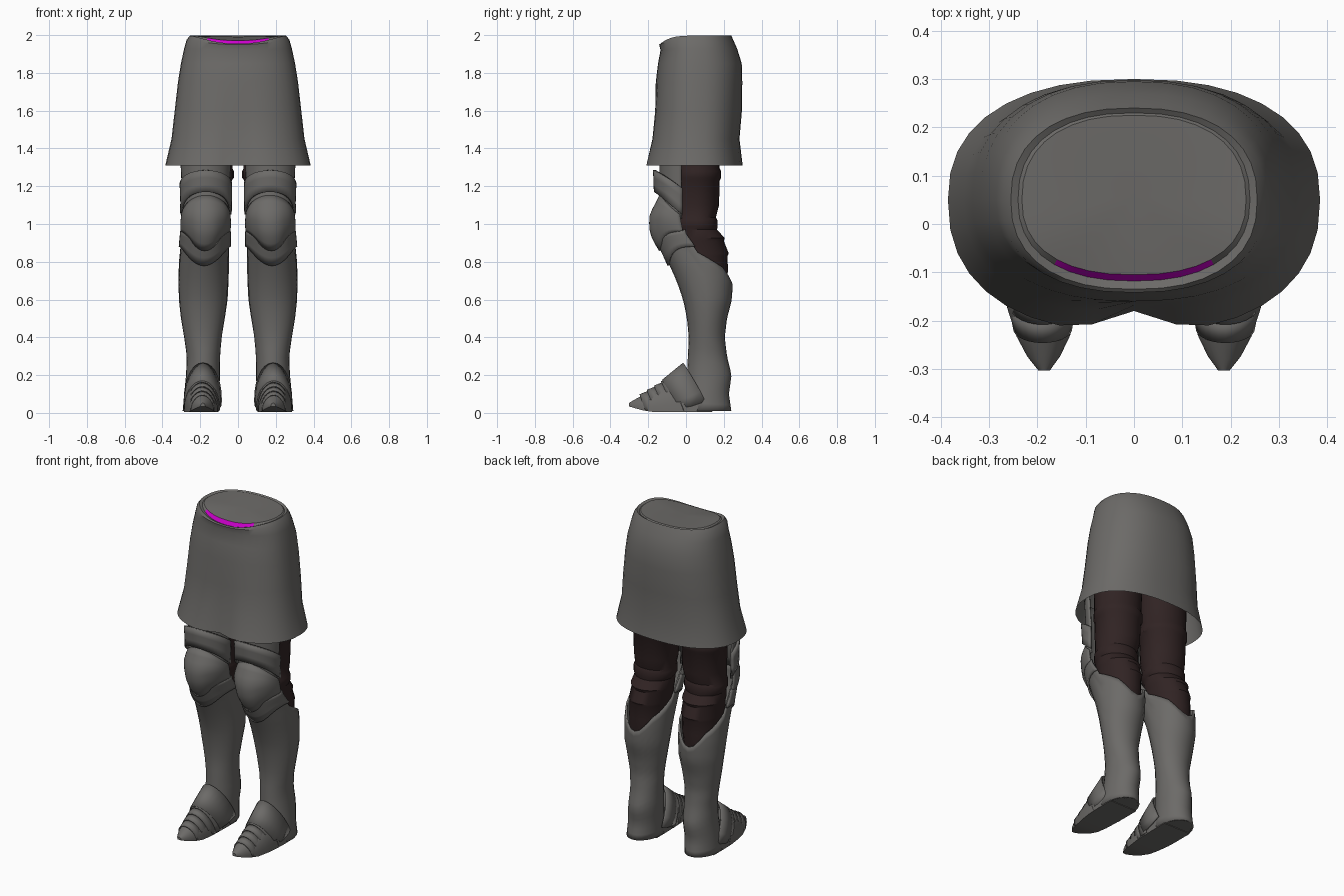
import bpy, bmesh
from math import sin, cos, pi, exp, radians, copysign

cube = bpy.data.objects.get("Cube")
if cube:
    bpy.data.objects.remove(cube)


def material(name, rgb):
    m = bpy.data.materials.new(name)
    m.use_nodes = True
    m.diffuse_color = (*rgb, 1)
    m.node_tree.nodes["Principled BSDF"].inputs["Base Color"].default_value = (*rgb, 1)
    return m


STEEL = material("grey steel", (0.15, 0.145, 0.138))
CLOTH = material("dark brown cloth", (0.03, 0.017, 0.017))
TRIM = material("magenta lining", (0.6, 0.0, 0.6))


def loft(name, rings, mats, wrap=True, caps=(False, False), thick=0, paint=None):
    """Skin a list of equally long point rings."""
    bm = bmesh.new()
    rows = [[bm.verts.new(p) for p in ring] for ring in rings]
    n = len(rows[0])
    for r in range(len(rows) - 1):
        for i in range(n if wrap else n - 1):
            j = (i + 1) % n
            f = bm.faces.new((rows[r][i], rows[r][j], rows[r + 1][j], rows[r + 1][i]))
            if paint:
                f.material_index = paint(r, i)
    for use, row in zip(caps, (rows[0], rows[-1])):
        if use:
            mid = bm.verts.new(sum((v.co for v in row), row[0].co * 0) / n)
            for i in range(n):
                bm.faces.new((row[i], row[(i + 1) % n], mid))
    bmesh.ops.recalc_face_normals(bm, faces=bm.faces)
    me = bpy.data.meshes.new(name)
    bm.to_mesh(me)
    bm.free()
    for m in mats:
        me.materials.append(m)
    ob = bpy.data.objects.new(name, me)
    bpy.context.collection.objects.link(ob)
    if thick:
        mod = ob.modifiers.new("plate thickness", "SOLIDIFY")
        mod.thickness = thick
        mod.offset = 0
    bpy.ops.object.select_all(action="DESELECT")
    ob.select_set(True)
    bpy.context.view_layer.objects.active = ob
    bpy.ops.object.shade_smooth_by_angle(angle=radians(35))
    return ob


def lerp_table(table, z):
    """Row values of a profile table at height z."""
    z = min(max(z, table[0][0]), table[-1][0])
    for a, b in zip(table, table[1:]):
        if z <= b[0]:
            t = (z - a[0]) / (b[0] - a[0])
            return [p + (q - p) * t for p, q in zip(a[1:], b[1:])]


# Skirt: height, half width, front y, back y, front dent, front dip
SKIRT = [(1.31, .385, -.225, .30, .045, 0), (1.45, .352, -.188, .283, .02, 0),
         (1.6, .335, -.17, .296, .01, 0), (1.75, .318, -.16, .298, 0, 0),
         (1.85, .302, -.148, .295, 0, 0), (1.93, .285, -.135, .27, 0, .01),
         (1.975, .272, -.142, .25, 0, .025), (1.997, .255, -.135, .24, 0, .042),
         (1.99, .24, -.118, .23, 0, .042), (1.996, .232, -.105, .225, 0, .025)]
COLS = 36


def skirt_ring(z, rx, yf, yb, dent, dip):
    ring = []
    for i in range(COLS):
        a = 2 * pi * i / COLS
        c, s = cos(a), sin(a)
        x = rx * copysign(abs(c) ** .85, c)
        y = .05 + (yb - .05 if s > 0 else .05 - yf) * copysign(abs(s) ** .85, s)
        if s < 0:
            y += dent * exp(-(x / .08) ** 2)
        ring.append((x, y, z - dip * max(0, -s) ** 3))
    return ring


def lining(r, i):
    return int(r == len(SKIRT) - 2 and sin(2 * pi * (i + .5) / COLS) < -.78)


loft("skirt", [skirt_ring(*row) for row in SKIRT], [STEEL, TRIM],
     caps=(False, True), paint=lining)

# Leg profiles: height, inner x, outer x, front y, widest y, back y
GREAVE = [(.01, .105, .288, -.02, .10, .235), (.1, .105, .28, .0, .11, .222),
          (.2, .10, .27, .01, .12, .236), (.3, .10, .266, .015, .12, .212),
          (.4, .092, .28, .02, .11, .20), (.5, .075, .297, .01, .11, .212),
          (.6, .06, .308, -.01, .11, .238), (.7, .055, .31, -.045, .10, .243),
          (.8, .052, .308, -.09, .08, .232), (.88, .055, .297, -.13, .05, .225),
          (.95, .05, .295, -.155, .0, .2), (1.05, .05, .29, -.16, -.02, .17),
          (1.14, .05, .288, -.13, -.02, .17), (1.4, .04, .305, -.14, -.02, .17)]
TROUSER = [(.6, .08, .29, .0, .1, .2), (.75, .07, .29, -.03, .09, .222),
           (.83, .065, .29, -.04, .08, .22), (.845, .06, .293, -.05, .08, .226),
           (.91, .06, .288, -.06, .07, .20), (.925, .055, .293, -.06, .07, .205),
           (.97, .06, .285, -.07, .06, .165), (.985, .05, .293, -.08, .06, .166),
           (1.02, .05, .293, -.08, .06, .166), (1.035, .055, .285, -.08, .06, .158),
           (1.1, .04, .288, -.08, .06, .175), (1.23, .033, .293, -.08, .06, .178),
           (1.245, .022, .302, -.08, .06, .186), (1.28, .022, .302, -.08, .06, .186),
           (1.295, .03, .296, -.08, .06, .178), (1.5, .02, .30, -.08, .06, .18)]


def leg_point(table, side, a, z, grow=0):
    x0, x1, yf, cy, yb = lerp_table(table, z)
    r = (x1 - x0) / 2 + grow
    depth = yb - cy if sin(a) > 0 else cy - yf
    return (side * ((x0 + x1) / 2 + r * cos(a)), cy + (depth + grow) * sin(a), z)


def leg_shell(name, side, span, low, high, rows, grow=lambda t, f: 0, thick=.01):
    """Armour wrapped on the leg; low and high give the edges by frontness."""
    n = 24
    full = span == 360
    angles = [radians(270 - span / 2 + span * i / n) for i in range(n if full else n + 1)]
    rings = []
    for r in range(rows + 1):
        t = r / rows
        ring = []
        for a in angles:
            f = -sin(a)
            z = low(f) + (high(f) - low(f)) * t
            ring.append(leg_point(GREAVE, side, a, z, grow(t, f)))
        rings.append(ring)
    loft(name, rings, [STEEL], wrap=full, thick=thick)


def greave_top(f):
    # Notched at the calf, rising along the sides to the knee
    if f < 0:
        return .85 - .08 * min(1, -f / .7) - .09 * max(0, (-f - .75) / .25)
    return .85 + .2 * min(1, f / .3)


def arch(side, cx, half, top, y, shift, low=.005, n=14):
    """Arched foot section, leaning back towards the ground."""
    pts = []
    for i in range(n + 1):
        a = pi * i / n
        s = sin(a)
        pts.append((side * (cx + half * cos(a)), y + shift * (1 - s), low + (top - low) * s ** .9))
    return pts


for side, word in ((1, "left"), (-1, "right")):
    # Cloth leg with folds
    rings = [[leg_point(TROUSER, side, 2 * pi * i / 24, row[0]) for i in range(24)]
             for row in TROUSER]
    loft(word + "_trouser_leg", rings, [CLOTH], caps=(True, True))

    # Shin and calf armour with a closed sole
    leg_shell(word + "_greave", side, 360, lambda f: .01, greave_top, 22)
    sole = [leg_point(GREAVE, side, 2 * pi * i / 24, .01) for i in range(24)]
    inner = [(side * .19 + (x - side * .19) * .5, .1 + (y - .1) * .5, z) for x, y, z in sole]
    loft(word + "_heel_sole", [sole, inner], [STEEL], caps=(False, True))

    # Thigh plate, slanted band, knee cup and the pointed lame below it
    leg_shell(word + "_thigh_plate", side, 176, lambda f: 1.03, lambda f: 1.4, 6)
    leg_shell(word + "_thigh_band", side, 180, lambda f: 1.05 + .12 * f,
              lambda f: 1.19 + .095 * f, 3, lambda t, f: .008 + .024 * f, .014)
    leg_shell(word + "_knee_cup", side, 170, lambda f: .96 - .1 * f ** 4,
              lambda f: 1.04 + .11 * f, 8,
              lambda t, f: .006 + .02 * sin(pi * t) * f + .012 * max(0, f - .85) / .15 * (1 - t))
    leg_shell(word + "_knee_lame", side, 180, lambda f: .88 - .1 * f ** 3,
              lambda f: .97 - .02 * f, 4, lambda t, f: .006 + .006 * (1 - t))

    # Foot: centre x, half width, top height, y, lean
    foot = [(.186, .012, .052, -.303, .0, .035), (.187, .035, .066, -.28, .008, .025),
            (.188, .056, .085, -.245, .015, .014), (.19, .072, .11, -.2, .025, .005),
            (.192, .084, .14, -.15, .04, .005), (.195, .09, .175, -.09, .05, .005),
            (.195, .092, .2, -.03, .06, .005), (.195, .092, .18, .08, .06, .005)]
    loft(word + "_foot", [arch(side, *row) for row in foot], [STEEL], caps=(True, True))

    # Overlapping toe lames, each stepping over the one in front
    for k in range(4):
        y = -.245 + .038 * k
        size = .058 + .0085 * k
        top = .095 + .023 * k
        rings = [arch(side, .189, size, top, y, .03 + .012 * k, .012),
                 arch(side, .19, size + .009, top + .018, y + .045, .04 + .012 * k, .012)]
        loft(word + "_toe_lame_%d" % (k + 1), rings, [STEEL], wrap=False, thick=.007)

    # Instep plate rising to a point at the ankle
    rings = [arch(side, .19, .088, .17, -.125, .09, .025),
             arch(side, .188, .094, .215, -.07, .1, .035),
             arch(side, .186, .096, .262, -.012, .115, .06)]
    loft(word + "_instep_plate", rings, [STEEL], wrap=False, thick=.01)
